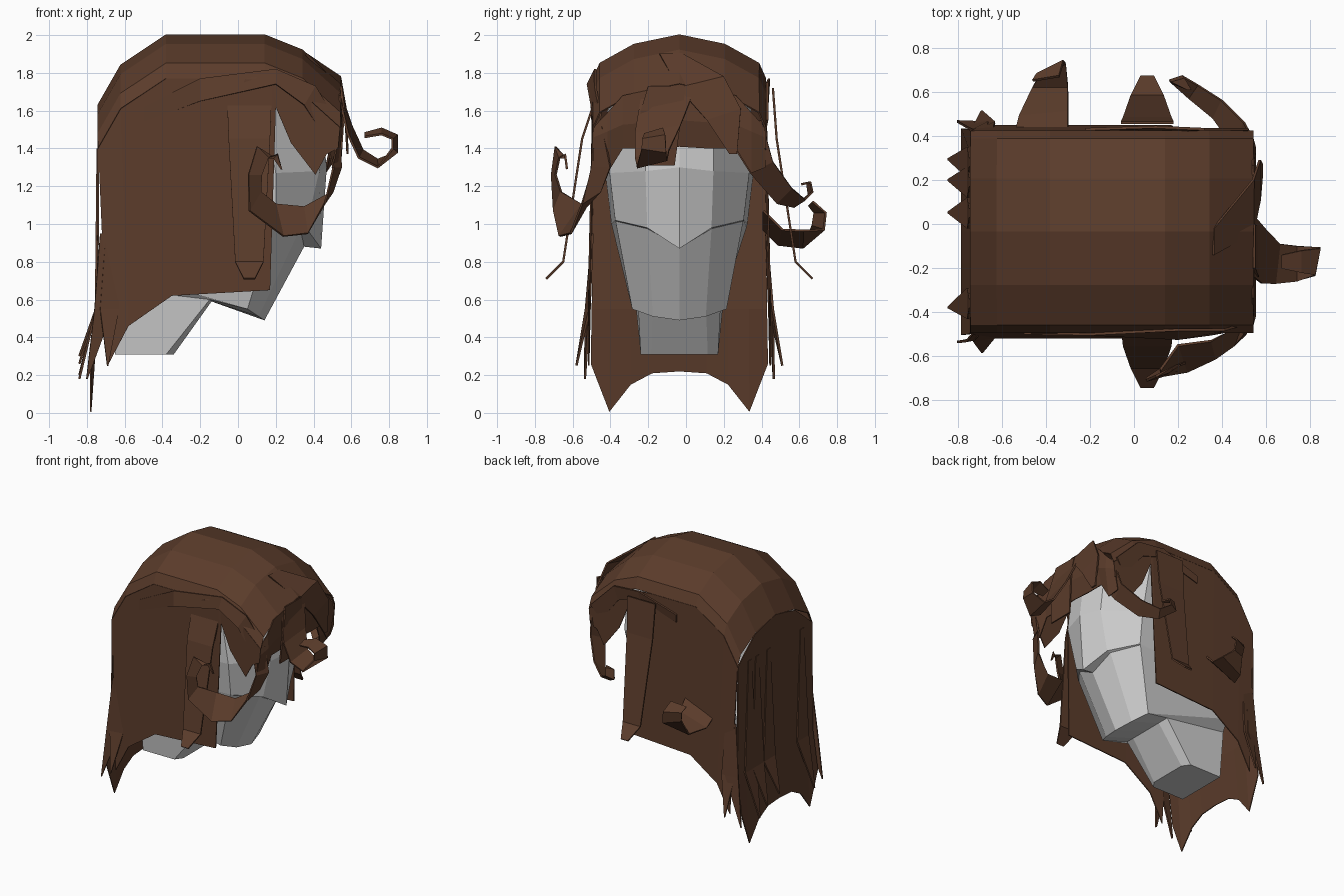
import bpy, bmesh
from mathutils import Vector

YC = -0.035  # symmetry plane of the head
brown = bpy.data.materials.new("hair_brown")
brown.diffuse_color = (0.105, 0.045, 0.024, 1)


def grid(name, rows, mat=brown, thick=0.008):
    """Flat-shaded sheet from equal-length rows of points, given thickness."""
    bm = bmesh.new()
    vs = [[bm.verts.new(p) for p in r] for r in rows]
    for a, b in zip(vs, vs[1:]):
        for i in range(len(a) - 1):
            bm.faces.new((a[i], a[i + 1], b[i + 1], b[i]))
    bmesh.ops.remove_doubles(bm, verts=bm.verts[:], dist=0.0005)
    bmesh.ops.recalc_face_normals(bm, faces=bm.faces[:])
    me = bpy.data.meshes.new(name)
    bm.to_mesh(me)
    bm.free()
    ob = bpy.data.objects.new(name, me)
    bpy.context.collection.objects.link(ob)
    if mat:
        me.materials.append(mat)
    if thick:
        m = ob.modifiers.new("thickness", 'SOLIDIFY')
        m.thickness = thick
        m.offset = 0
    return ob


def ribbon(name, path):
    """Strand: each entry is centre x,y,z followed by half-width vector."""
    rows = []
    for e in path:
        p, w = Vector(e[:3]), Vector(e[3:])
        rows.append((p - w, p + w))
    return grid(name, rows, thick=0.012)


def both(half):
    """Mirror (u, x, z) columns, centre first, across the head plane."""
    left = [(x, YC - u, z) for u, x, z in reversed(half[1:])]
    return left + [(x, YC + u, z) for u, x, z in half]


# Head with flat face, brow ledge, chin and neck
head = [
    [(0, .42, 1.72), (.18, .38, 1.72), (.36, .12, 1.7), (.38, -.65, 1.6)],
    [(0, .47, 1.3), (.18, .43, 1.28), (.37, .2, 1.27), (.39, -.65, 1.25)],
    [(0, .44, .87), (.17, .36, .98), (.34, .2, 1.02), (.36, -.65, 1.0)],
    [(0, .35, .88), (.17, .33, .975), (.338, .195, 1.015), (.355, -.65, .98)],
    [(0, .14, .49), (.14, .11, .51), (.25, .05, .55), (.28, -.65, .75)],
    [(0, -.14, .59), (.14, -.14, .59), (.22, -.15, .6), (.24, -.65, .66)],
    [(0, -.34, .31), (.15, -.34, .31), (.205, -.38, .31), (.205, -.65, .31)],
    [(0, -.65, .31), (.15, -.65, .31), (.205, -.65, .31), (.205, -.65, .31)],
]
grid("head", [both(r) for r in head], mat=None, thick=0)

# Crown cap
crown = [(-.74, 1.63), (-.62, 1.84), (-.38, 2.0), (.14, 2.0), (.34, 1.92), (.54, 1.74)]
arch = [(0, 0), (.24, .05), (.42, .15), (.455, .23)]
grid("hair_cap", [both([(u, x, z - d) for u, d in arch]) for x, z in crown])


def edge_z(x):
    for (a, za), (b, zb) in zip(crown, crown[1:]):
        if x <= b:
            return za + (zb - za) * (x - a) / (b - a) - .23


# Side curtains: (x, bottom x, bottom z) from the back to the fringe
side = [(-.74, -.69, .25), (-.62, -.58, .46), (-.38, -.35, .62), (0, 0, .64), (.18, .17, .65),
        (.19, .2, 1.62), (.27, .28, 1.43), (.34, .41, 1.26), (.45, .47, 1.37), (.54, .53, 1.4)]
for s, nm in ((-1, "right"), (1, "left")):
    top = [(x, YC + s * .455, edge_z(x)) for x, _, _ in side]
    low = [(x, YC + s * (.48 if z < 1 else .455), z) for _, x, z in side]
    mid = [tuple((a[i] + b[i]) / 2 for i in range(3)) for a, b in zip(top, low)]
    grid(nm + "_curtain", [top, mid, low])

    # Flat lock hanging away from each side
    o = .07 if s > 0 else 0
    ribbon(nm + "_side_lock", [
        (.06, s * .46, 1.72, .12, 0, 0), (.06, s * (.55 - o), 1.45, .11, 0, 0),
        (.06, s * (.65 - o), .8, .075, 0, 0), (.06, s * (.74 - o), .71, .03, 0, 0)])

    # Pointed locks at the rear corners
    for k, (x, out, z) in enumerate([(-.69, .545, .25), (-.8, .5, .18)]):
        ribbon(f"{nm}_corner_lock_{k}", [
            (-.67 - .03 * k, YC + s * .46, .95, .03, 0, 0),
            (-.68 - .03 * k, YC + s * .485, .55, .05, .01, 0),
            (x, YC + s * out, z, .003, 0, 0)])

# Back curtain with a jagged hem
hem = [(0, .22), (.14, .21), (.25, .15), (.36, .006), (.455, .26)]
drop = [0, .03, .06, .15, .23]
rows = [both([(u, -.74, 1.63 - d) for (u, _), d in zip(hem, drop)]),
        both([(u * 1.02, -.742, .55) for u, _ in hem]),
        both([(u * 1.03, -.78, z) for u, z in hem])]
grid("back_curtain", rows)

# Loose tapered locks down the back
for k, (y, z) in enumerate([(-.36, .18), (.05, .3), (.19, .26), (.28, .2)]):
    ribbon(f"back_lock_{k}", [(-.743, y, 1.4, 0, .02, 0), (-.752, y, .55, 0, .07, 0),
                              (-.84, y * 1.05, z, 0, .004, 0)])

# Fringe across the forehead
fringe = [(0, 1.41), (.16, 1.4), (.3, 1.4), (.38, 1.27), (.455, 1.3)]
grid("fringe", [both([(u, .54 - .02 * (u > .4), 1.74 - d) for (u, _), d in zip(fringe, drop)]),
                both([(u, .55 - .02 * (u > .4), 1.55 - d * .4) for (u, _), d in zip(fringe, drop)]),
                both([(u, .52 - .02 * (u > .4), z) for u, z in fringe])])

# Overlapping fringe locks
ribbon("fringe_lock_left", [(.36, -.08, 1.9, 0, .06, 0), (.54, .08, 1.75, 0, .12, .03),
                            (.57, .2, 1.58, 0, .09, .03), (.58, .25, 1.37, 0, .02, 0)])
ribbon("fringe_lock_right", [(.545, -.1, 1.73, 0, .1, 0), (.56, -.13, 1.6, 0, .11, 0),
                             (.54, -.16, 1.31, 0, .1, 0)])

# Curled lock standing out from the forehead
ribbon("forehead_curl", [
    (.54, -.1, 1.68, 0, .14, .02), (.59, -.15, 1.5, .01, .12, .02), (.65, -.18, 1.37, .01, .09, .02),
    (.74, -.18, 1.32, 0, .08, .02), (.83, -.17, 1.39, .012, .065, -.01),
    (.83, -.17, 1.46, .012, .06, .01), (.76, -.17, 1.49, 0, .05, .015), (.67, -.17, 1.47, 0, .03, .01)])

# Right swept lock ending in a spiral
ribbon("right_curl", [
    (-.5, -.495, 1.58, 0, 0, .04), (-.2, -.5, 1.71, 0, 0, .06), (.2, -.5, 1.78, 0, .02, .04),
    (.38, -.49, 1.68, .03, .01, .05), (.5, -.46, 1.48, .04, .02, .03), (.525, -.45, 1.3, .02, .05, 0),
    (.48, -.5, 1.14, .02, .05, .03), (.36, -.57, 1.02, -.01, .04, .07),
    (.22, -.61, 1.02, -.02, .06, .085), (.09, -.68, 1.12, .03, .02, .05),
    (.09, -.7, 1.26, .035, .01, 0), (.13, -.68, 1.38, .03, .01, -.03),
    (.2, -.64, 1.36, .01, 0, .01), (.23, -.63, 1.29, .004, 0, 0)])

# Left swept lock ending in a smaller curl
ribbon("left_swept_lock", [(-.22, .43, 1.64, 0, 0, .03), (.1, .43, 1.74, 0, .01, .03),
                           (.3, .43, 1.7, .02, 0, .05), (.48, .42, 1.5, .04, .01, .05)])
ribbon("left_curl", [
    (.52, .3, 1.52, .01, .1, .03), (.48, .4, 1.3, .02, .06, .03), (.38, .52, 1.15, .02, .04, .04),
    (.27, .6, 1.11, .02, .03, .02), (.19, .66, 1.16, .03, .01, .01),
    (.2, .65, 1.22, .03, .01, 0), (.25, .61, 1.21, .01, 0, 0)])

# Upturned curl on the left rear side
ribbon("left_rear_curl", [
    (-.42, .41, 1.02, .12, 0, .05), (-.41, .5, .93, .11, .01, .04), (-.38, .62, .92, .08, 0, .045),
    (-.37, .7, .98, .06, .03, -.01), (-.38, .71, 1.06, .06, .03, 0), (-.4, .66, 1.11, .06, .01, .01)])
